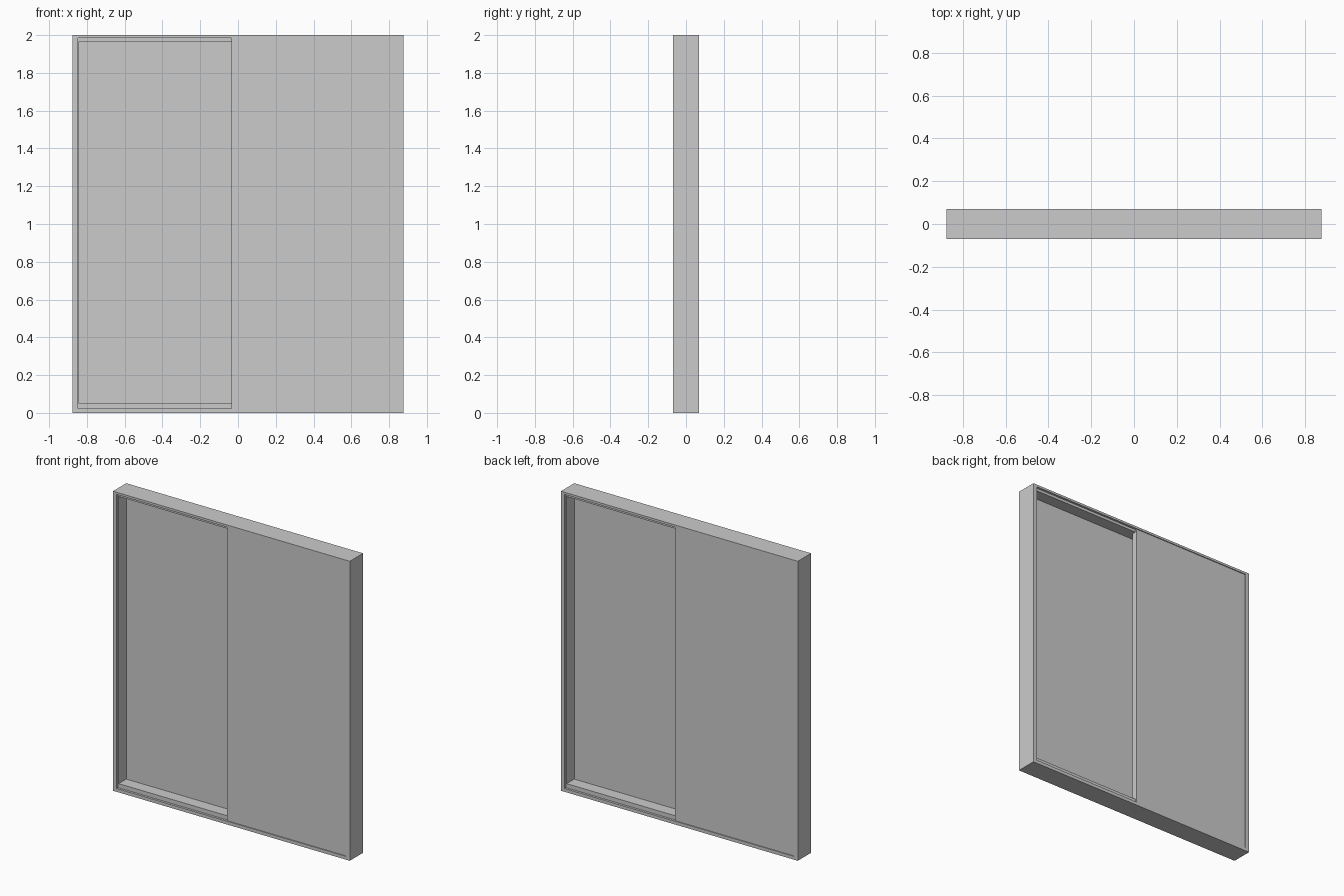
import bpy
import bmesh

if "Cube" in bpy.data.objects:
    bpy.data.objects.remove(bpy.data.objects["Cube"])

W, H, D = 0.875, 2.0, 0.07      # half width, height, half depth


def ring(name, outer, inner, y0, y1):
    """Rectangular frame; outer and inner are (half width, bottom, top)."""
    bm = bmesh.new()
    loops = []
    for hw, b, t in (outer, inner):
        for y in (y0, y1):
            loops.append([bm.verts.new((x, y, z))
                          for x, z in ((-hw, b), (hw, b), (hw, t), (-hw, t))])
    of, ob, inf, inb = loops
    for a, c in ((of, inf), (inf, inb), (inb, ob), (ob, of)):
        for i in range(4):
            j = (i + 1) % 4
            bm.faces.new((a[i], a[j], c[j], c[i]))
    bmesh.ops.recalc_face_normals(bm, faces=bm.faces)
    mesh = bpy.data.meshes.new(name)
    bm.to_mesh(mesh)
    bm.free()
    obj = bpy.data.objects.new(name, mesh)
    bpy.context.collection.objects.link(obj)
    return obj


def panel(name, x0, x1, y0, y1, z0, z1):
    bpy.ops.mesh.primitive_cube_add(
        size=1, location=((x0 + x1) / 2, (y0 + y1) / 2, (z0 + z1) / 2))
    obj = bpy.context.object
    obj.name = name
    obj.scale = (x1 - x0, y1 - y0, z1 - z0)
    return obj


# Outer frame with thin rims
ring("outer_frame", (W, 0, H), (0.848, 0.022, 1.985), -D, D)

# Inner track ledge between the two sliding planes
ring("track_frame", (0.849, 0.021, 1.986), (0.843, 0.05, 1.967), -0.055, 0.055)

# Two overlapping sliding panels: right one in front, left one behind
for name, side in (("front_panel", 1), ("back_panel", -1)):
    xs = sorted((-0.035 * side, 0.8485 * side))
    ys = sorted((-0.064 * side, -0.025 * side))
    panel(name, *xs, *ys, 0.0215, 1.9855)
